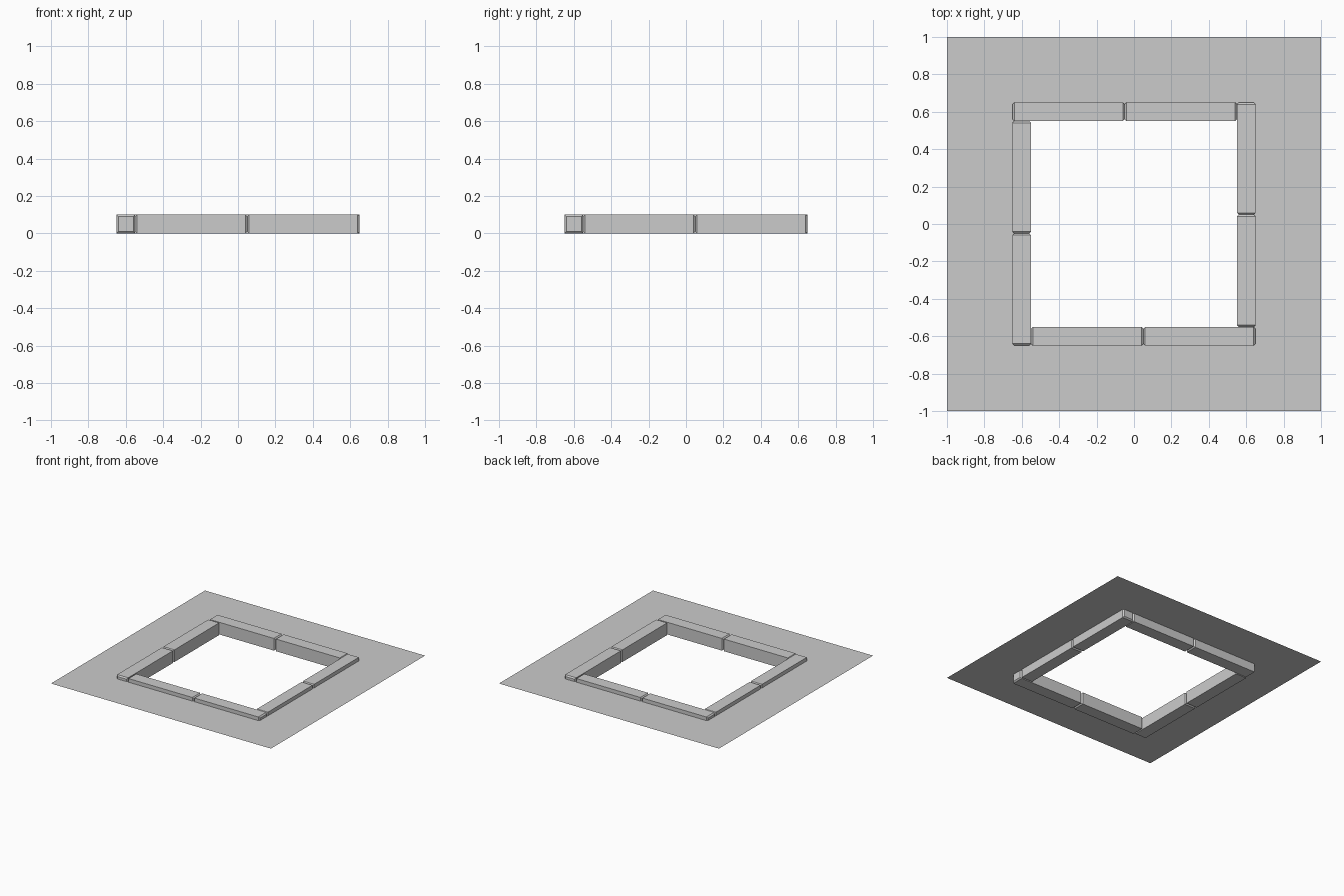
import bpy, bmesh
from math import pi
from mathutils import Matrix

if "Cube" in bpy.data.objects:
    bpy.data.objects.remove(bpy.data.objects["Cube"])

CH = 0.01       # end chamfer
HALF = 0.05     # half of kerb width and height


def add_object(name, bm):
    bmesh.ops.recalc_face_normals(bm, faces=bm.faces)
    mesh = bpy.data.meshes.new(name)
    bm.to_mesh(mesh)
    bm.free()
    obj = bpy.data.objects.new(name, mesh)
    bpy.context.collection.objects.link(obj)
    return obj


def square_ring(bm, x, y, z, h):
    # cross-section of a kerb stone at position x along its length
    return [bm.verts.new((x, y + a * h, z + b * h))
            for a, b in ((-1, -1), (1, -1), (1, 1), (-1, 1))]


def kerb_stone(name, x0, x1, turn):
    bm = bmesh.new()
    rings = [square_ring(bm, x, -0.6, HALF, h) for x, h in
             ((x0, HALF - CH), (x0 + CH, HALF), (x1 - CH, HALF), (x1, HALF - CH))]
    for a, b in zip(rings, rings[1:]):
        for i in range(4):
            j = (i + 1) % 4
            bm.faces.new((a[i], a[j], b[j], b[i]))
    bm.faces.new(rings[0])
    bm.faces.new(rings[-1])
    bm.transform(Matrix.Rotation(turn, 4, 'Z'))
    add_object(name, bm)


# Kerb: two stones per side, pinwheel layout
for k, side in enumerate(("front", "right", "back", "left")):
    kerb_stone(side + "_kerb_a", -0.55, 0.05, k * pi / 2)
    kerb_stone(side + "_kerb_b", 0.05, 0.65, k * pi / 2)

# Surrounding ground sheet with a square opening hidden inside the kerb
bm = bmesh.new()
corners = ((-1, -1), (1, -1), (1, 1), (-1, 1))
outer = [bm.verts.new((x, y, 0.07)) for x, y in corners]
inner = [bm.verts.new((x * 0.6, y * 0.6, 0.07)) for x, y in corners]
for i in range(4):
    j = (i + 1) % 4
    bm.faces.new((outer[i], outer[j], inner[j], inner[i]))
add_object("ground_sheet", bm)
